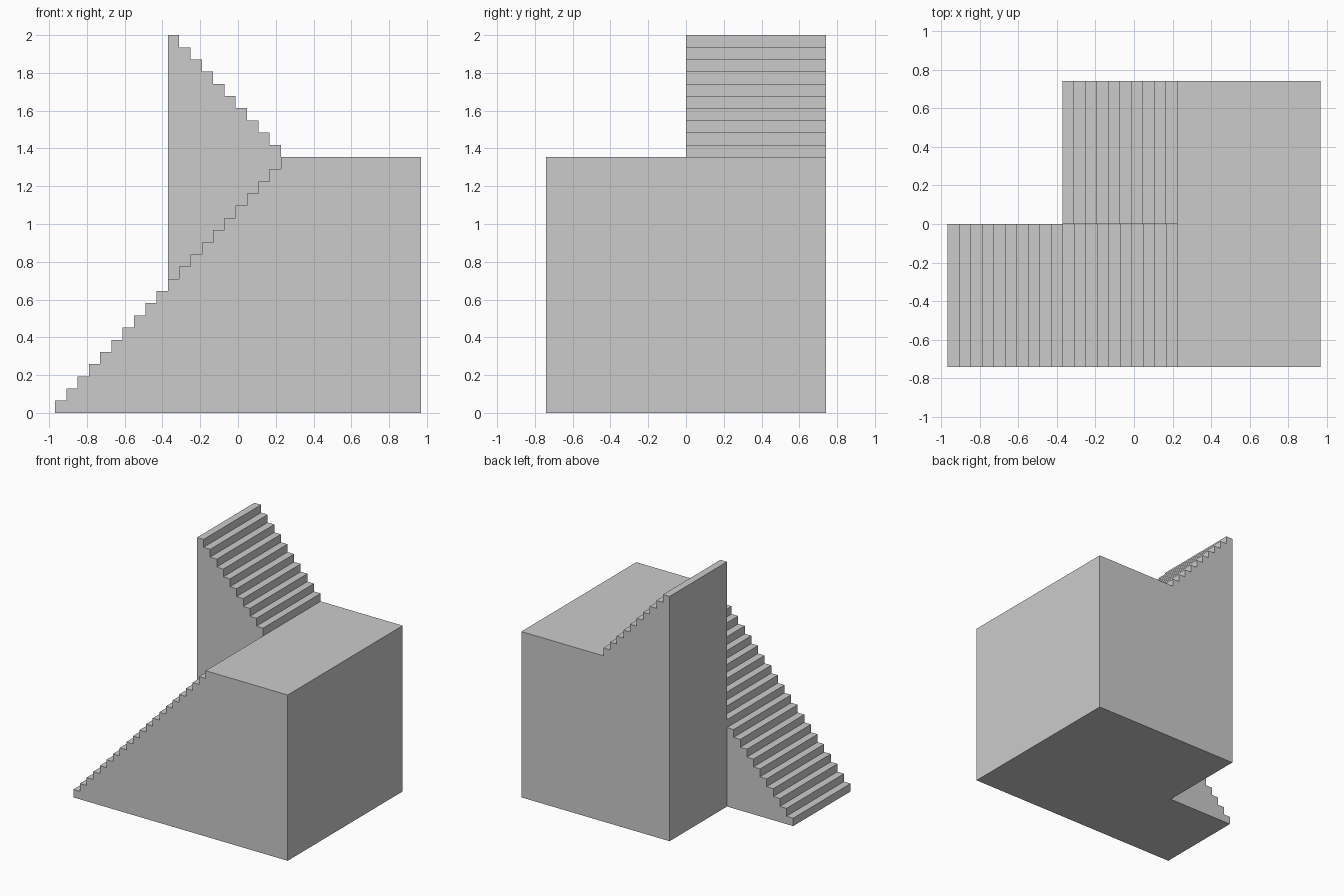
import bpy, bmesh

if "Cube" in bpy.data.objects:
    bpy.data.objects.remove(bpy.data.objects["Cube"])

RISE = 2 / 31            # 21 risers to the landing, 10 more to the top
RUN = 0.0598
HALF_X, WIDTH = 0.969, 0.742
LANDING_X = HALF_X - WIDTH
LANDING_Z = 21 * RISE


def extrude_profile(name, profile, y0, y1):
    """Extrude an x-z outline from y0 to y1 as a closed solid."""
    bm = bmesh.new()
    face = bm.faces.new([bm.verts.new((x, y0, z)) for x, z in profile])
    new = bmesh.ops.extrude_face_region(bm, geom=[face])["geom"]
    verts = [v for v in new if isinstance(v, bmesh.types.BMVert)]
    bmesh.ops.translate(bm, verts=verts, vec=(0, y1 - y0, 0))
    bmesh.ops.recalc_face_normals(bm, faces=bm.faces)
    mesh = bpy.data.meshes.new(name)
    bm.to_mesh(mesh)
    bm.free()
    obj = bpy.data.objects.new(name, mesh)
    bpy.context.collection.objects.link(obj)
    return obj


def flight(name, start_x, run, start_z, count, y0, y1):
    """Solid stair flight climbing from start_x, filled down to the ground."""
    pts = [(start_x, 0)]
    if start_z:
        pts.append((start_x, start_z))
    for i in range(count):
        z = start_z + (i + 1) * RISE
        pts += [(start_x + i * run, z), (start_x + (i + 1) * run, z)]
    pts.append((start_x + count * run, 0))
    # drop the repeated point where the first riser meets the landing level
    return extrude_profile(name, pts, y0, y1)


# Lower flight rises towards +x along the front half
flight("lower_flight", LANDING_X - 20 * RUN, RUN, 0, 20, -WIDTH, 0)

# Upper flight turns back towards -x along the back half
flight("upper_flight", LANDING_X, -RUN, LANDING_Z, 10, 0, WIDTH)

# Full-depth landing block
extrude_profile("landing", [(LANDING_X, 0), (HALF_X, 0), (HALF_X, LANDING_Z),
                            (LANDING_X, LANDING_Z)], -WIDTH, WIDTH)
